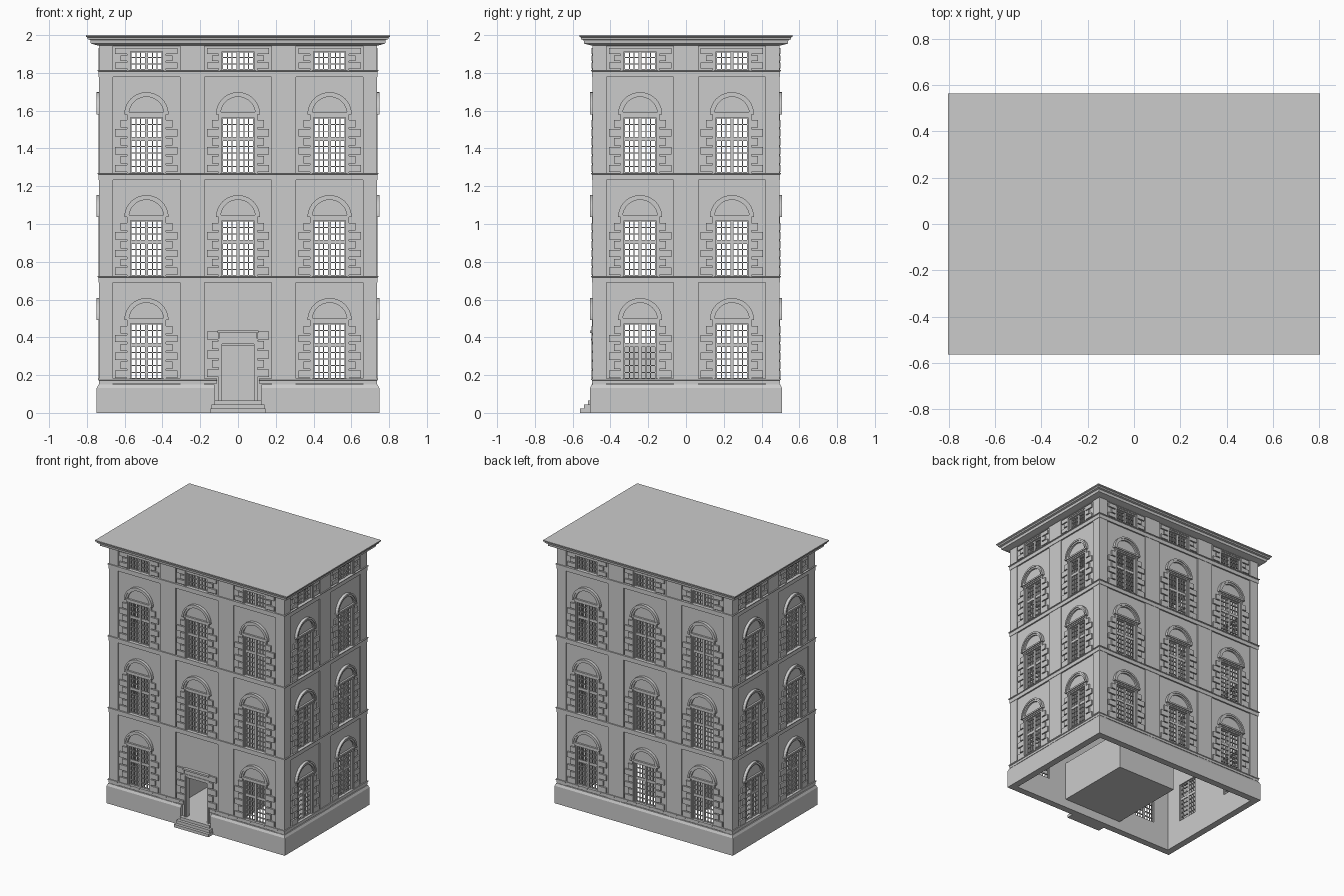
import bpy, bmesh
from math import pi, sin, cos
from mathutils import Matrix, Vector

if "Cube" in bpy.data.objects:
    bpy.data.objects.remove(bpy.data.objects["Cube"])

HX, HY = 0.727, 0.487          # wall planes (sides, front/back)
FLOORS = [0.18, 0.725, 1.27]   # storey sill heights
ATTIC = 1.815
WALL = 0.03


def to_mesh(bm, name):
    bmesh.ops.recalc_face_normals(bm, faces=bm.faces)
    me = bpy.data.meshes.new(name)
    bm.to_mesh(me)
    bm.free()
    return me


def add(name, me, mat=None):
    ob = bpy.data.objects.new(name, me)
    bpy.context.collection.objects.link(ob)
    if mat:
        ob.matrix_world = mat
    return ob


def boxes(name, items):
    """One mesh out of (x0, x1, y0, y1, z0, z1) boxes."""
    bm = bmesh.new()
    for x0, x1, y0, y1, z0, z1 in items:
        m = Matrix.Translation(((x0 + x1) / 2, (y0 + y1) / 2, (z0 + z1) / 2))
        bmesh.ops.create_cube(bm, size=1, matrix=m @ Matrix.Diagonal((x1 - x0, y1 - y0, z1 - z0, 1)))
    return to_mesh(bm, name)


def ring(name, profile, gap=None):
    """Sweep an (offset, z) profile round the house, optionally leaving a gap at the front."""
    path = [(HX, -HY, 1, -1), (HX, HY, 1, 1), (-HX, HY, -1, 1), (-HX, -HY, -1, -1)]
    if gap:
        path = [(gap, -HY, 0, -1)] + path + [(-gap, -HY, 0, -1)]
    bm = bmesh.new()
    rows = [[bm.verts.new((x + o * dx, y + o * dy, z)) for o, z in profile] for x, y, dx, dy in path]
    n, k = len(rows), len(profile)
    for i in range(n - 1 if gap else n):
        a, b = rows[i], rows[(i + 1) % n]
        for j in range(k):
            bm.faces.new((a[j], b[j], b[(j + 1) % k], a[(j + 1) % k]))
    if gap:
        bm.faces.new(rows[0])
        bm.faces.new(rows[-1])
    return add(name, to_mesh(bm, name))


def wall(name, half, holes, mat):
    """Wall sheet with rectangular openings, thickened inwards."""
    xs = sorted({-half, half} | {v for h in holes for v in h[:2]})
    zs = sorted({0, 1.985} | {v for h in holes for v in h[2:]})
    bm = bmesh.new()
    grid = {(x, z): bm.verts.new((x, 0, z)) for x in xs for z in zs}
    for x0, x1 in zip(xs, xs[1:]):
        for z0, z1 in zip(zs, zs[1:]):
            cx, cz = (x0 + x1) / 2, (z0 + z1) / 2
            if not any(h[0] < cx < h[1] and h[2] < cz < h[3] for h in holes):
                bm.faces.new((grid[x0, z0], grid[x1, z0], grid[x1, z1], grid[x0, z1]))
    me = bpy.data.meshes.new(name)
    bm.to_mesh(me)
    bm.free()
    ob = add(name, me, mat)
    mod = ob.modifiers.new("thickness", 'SOLIDIFY')
    mod.thickness, mod.offset = WALL, -1


def glazing(name, sections):
    """Two casements of small panes; sections are (z0, z1, rows)."""
    out, y0, y1 = [], 0.008, 0.02
    top = sections[-1][1]
    out += [(-0.085, -0.079, y0, y1, 0, top), (0.079, 0.085, y0, y1, 0, top), (-0.008, 0.008, y0 - 0.003, y1, 0, top)]
    for z0, z1, rows in sections:
        for s in (-1, 1):
            for i in (1, 2):
                x = s * (0.008 + i * 0.071 / 3)
                out.append((x - 0.0025, x + 0.0025, y0 + 0.002, y1 - 0.002, z0, z1))
        for i in range(rows + 1):
            z, t = z0 + (z1 - z0) * i / rows, 0.005 if i in (0, rows) else 0.0025
            out.append((-0.085, 0.085, y0 + 0.001, y1 - 0.001, max(z - t, 0), min(z + t, top)))
    return boxes(name, out)


def surround(name, w, top, head):
    """Moulded frame in two steps round an opening."""
    out = []
    for a, b, y in ((w, w + 0.009, -0.006), (w + 0.009, w + 0.018, -0.011)):
        out += [(s * (a + b) / 2 - 0.0045, s * (a + b) / 2 + 0.0045, y, 0.002, 0, top + b - w) for s in (-1, 1)]
        out.append((-b, b, y + 0.0005, 0.002, top + a - w, top + b - w))
    if head:
        out.append((-0.117, 0.117, -0.018, 0.002, top + 0.018, top + 0.03))
    return boxes(name, out)


def quoins(name, z0, z1, n):
    """Alternating long and short blocks on both sides."""
    p, out = (z1 - z0) / n, []
    for i in range(n):
        e = 0.165 if i % 2 == 0 else 0.137
        for s in (-1, 1):
            a, b = sorted((s * 0.103, s * e))
            out.append((a, b, -0.012, 0.002, z0 + i * p + 0.004, z0 + (i + 1) * p - 0.004))
    return boxes(name, out)


def pediment(name):
    """Semicircular hood: stepped arch with a flat tympanum."""
    bm = bmesh.new()
    for ro, ri, y in ((0.117, 0.104, -0.022), (0.104, 0.092, -0.016), (0.092, 0, -0.004)):
        seg = 20
        arc = lambda r: [(r * cos(pi * i / seg), r * sin(pi * i / seg)) for i in range(seg + 1)]
        outer, inner = arc(ro), arc(ri)
        if ri == 0:
            vs = [bm.verts.new((x, y, z)) for x, z in outer]
            bm.faces.new(vs)
            continue
        loops = [[bm.verts.new((x, yy, z)) for x, z in pts]
                 for pts, yy in ((outer, 0.002), (outer, y), (inner, y), (inner, 0.002))]
        for j in range(4):
            a, b = loops[j], loops[(j + 1) % 4]
            for i in range(seg):
                bm.faces.new((a[i], a[i + 1], b[i + 1], b[i]))
        for i in (0, seg):
            bm.faces.new([l[i] for l in loops])
    return to_mesh(bm, name)


# shared opening parts, local origin at sill centre, outward = -y
H, AH = 0.293, 0.098
parts = [glazing("window_glazing", [(0, 0.175, 5), (0.185, H, 3)]), surround("window_surround", 0.085, H, True),
         quoins("window_quoins", 0.0, 0.285, 6)]
arch = pediment("window_pediment")
attic_parts = [glazing("attic_glazing", [(0, AH, 3)]), surround("attic_surround", 0.085, AH, False),
               quoins("attic_quoins", 0.005, 0.12, 3)]

# four facades
for side, turn, dist, half, bays in (("front", 0, HY, HX, (-0.485, 0, 0.485)), ("right", 1, HX, HY, (-0.243, 0.243)),
                                     ("back", 2, HY, HX, (-0.485, 0, 0.485)), ("left", 3, HX, HY, (-0.243, 0.243))):
    M = Matrix.Rotation(turn * pi / 2, 4, 'Z') @ Matrix.Translation((0, -dist, 0))
    holes = []
    for x in bays:
        for f in FLOORS:
            if side == "front" and x == 0 and f == FLOORS[0]:
                holes.append((-0.085, 0.085, 0.065, 0.365))
                continue
            holes.append((x - 0.085, x + 0.085, f, f + H))
            T = M @ Matrix.Translation((x, 0, f))
            for me in parts:
                add(me.name, me, T)
            add(arch.name, arch, T @ Matrix.Translation((0, 0, H + 0.018)))
        holes.append((x - 0.085, x + 0.085, ATTIC, ATTIC + AH))
        for me in attic_parts:
            add(me.name, me, M @ Matrix.Translation((x, 0, ATTIC)))
    # unify nearly equal coordinates so the wall grid shares its lines
    holes = [tuple(round(v, 4) for v in h) for h in holes]
    wall(side + "_wall", half, holes, M)
    # pilasters between the bays and at the corners
    strips = [(-half - 0.008, bays[0] - 0.177), (bays[-1] + 0.177, half + 0.008)]
    strips += [(a + 0.177, b - 0.177) for a, b in zip(bays, bays[1:])]
    add(side + "_pilasters", boxes("pilasters", [(a, b, -0.008, 0.002, 0.15, 1.96) for a, b in strips]), M)

# plinth and base moulding, broken at the door
ring("plinth", [(0, 0), (0.021, 0), (0.021, 0.132), (0.012, 0.15), (0, 0.15)], gap=0.125)
ring("base_moulding", [(0, 0.155), (0.01, 0.155), (0.01, 0.172), (0.015, 0.175), (0.015, 0.183), (0, 0.183)], gap=0.11)

# string courses at each storey
for z in (0.725, 1.27, 1.815):
    ring("string_course", [(0, z - 0.036), (0.011, z - 0.036), (0.011, z - 0.008), (0.017, z - 0.005), (0.017, z), (0, z)])

# crowning cornice and flat roof
ring("cornice", [(0, 1.943), (0.014, 1.945), (0.052, 1.955), (0.055, 1.974), (0.068, 1.978),
                 (0.07, 1.988), (0.078, 1.992), (0.078, 1.998), (0, 1.998)])
add("roof", boxes("roof", [(-0.805, 0.805, -0.565, 0.565, 1.993, 2.0)]))

# entrance: surround, lintel, quoins, steps
D = Matrix.Translation((0, -HY, 0))
add("door_surround", surround("door_surround", 0.085, 0.3, False), D @ Matrix.Translation((0, 0, 0.065)))
add("door_lintel", boxes("door_lintel", [(-0.1, 0.1, -0.012, 0.002, 0.383, 0.425),
                                         (-0.108, 0.108, -0.022, 0.002, 0.422, 0.435),
                                         (-0.108, 0.108, -0.016, 0.002, 0.383, 0.393)]), D)
add("door_quoins", quoins("door_quoins", 0.185, 0.435, 5), D)
add("entrance_steps", boxes("entrance_steps", [(-0.145, 0.145, -0.562, -HY, 0, 0.022),
                                               (-0.14, 0.14, -0.54, -HY, 0.022, 0.044),
                                               (-0.125, 0.125, -0.518, -HY + WALL, 0.044, 0.065)]))

# entrance hall: open-fronted box inside the door
bm = bmesh.new()
m = Matrix.Translation((0, -0.158, 0.2125)) @ Matrix.Diagonal((0.5, 0.598, 0.295, 1))
bmesh.ops.create_cube(bm, size=1, matrix=m)
front = [f for f in bm.faces if f.calc_center_median().y < -0.45]
bmesh.ops.delete(bm, geom=front, context='FACES_ONLY')
add("entrance_hall", to_mesh(bm, "entrance_hall"))
